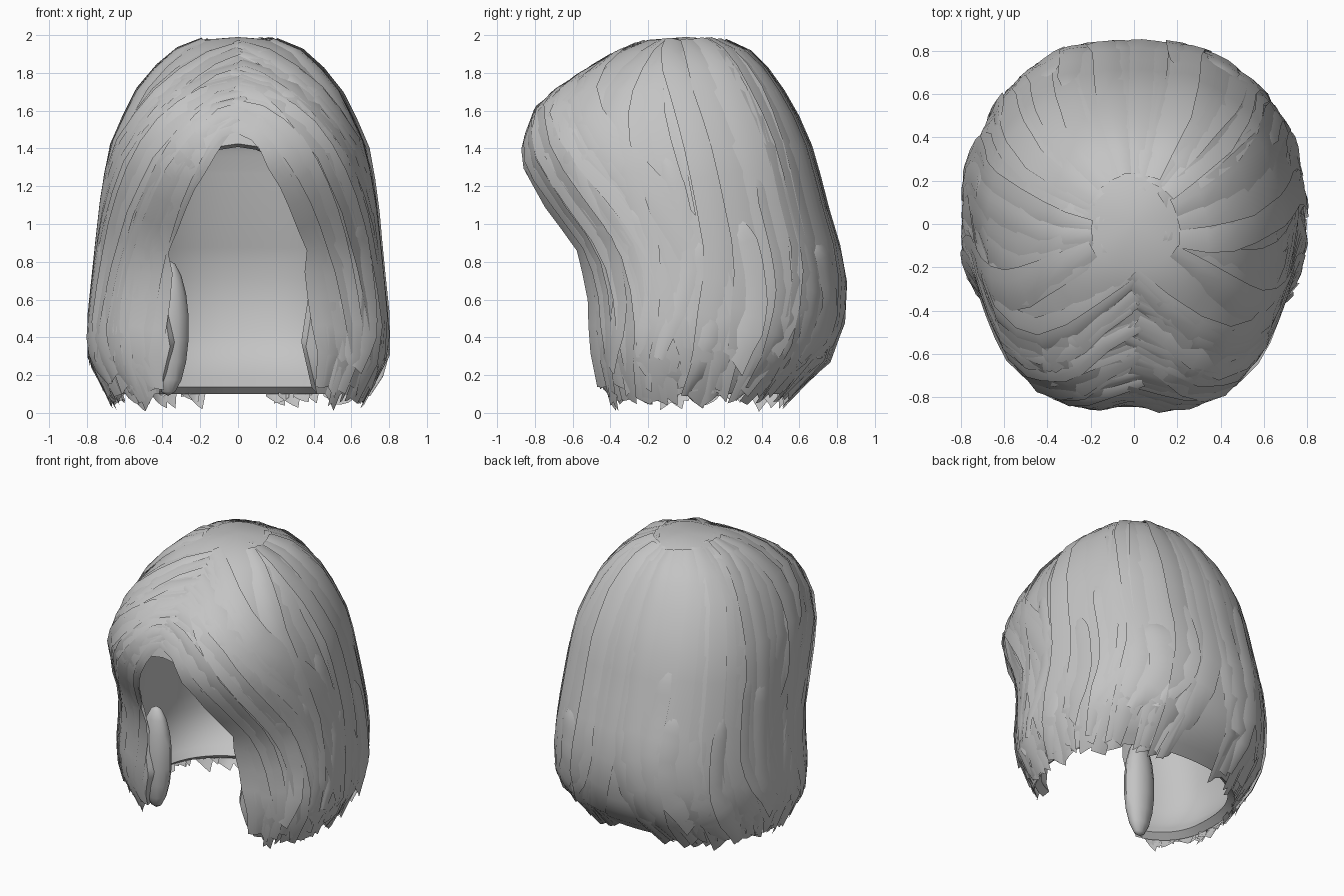
import bpy, bmesh, math, random
from mathutils import Vector, Matrix

random.seed(11)
if "Cube" in bpy.data.objects:
    bpy.data.objects.remove(bpy.data.objects["Cube"], do_unlink=True)

hair = bpy.data.materials.new("hair grey")
hair.use_nodes = True
hair.diffuse_color = (0.55, 0.55, 0.55, 1)
hair.node_tree.nodes["Principled BSDF"].inputs["Base Color"].default_value = hair.diffuse_color

# Silhouette: height, half width, front depth, back depth
SHAPE = [(1.99, 0, 0, 0), (1.975, .19, .2, .2), (1.91, .33, .36, .33), (1.8, .44, .54, .43),
         (1.7, .52, .69, .5), (1.6, .57, .79, .56), (1.5, .62, .83, .61), (1.4, .66, .85, .65),
         (1.3, .68, .84, .68), (1.1, .71, .74, .73), (.9, .73, .6, .79), (.8, .74, .56, .82),
         (.6, .76, .52, .84), (.4, .78, .52, .81), (.3, .77, .52, .77), (.2, .74, .51, .69),
         (.1, .67, .47, .56), (.05, .64, .46, .51)]
# Face opening: height, half width
OPENING = [(1.425, 0), (1.41, .1), (1.37, .2), (1.28, .28), (1.1, .36), (.87, .45), (.6, .4),
           (.35, .36), (.05, .43)]
FRONT_POWER, BACK_POWER = 2.7, 2.25
HEM = .1


def lookup(table, z):
    """Linear interpolation in a table sorted from top to bottom."""
    if z >= table[0][0]:
        return table[0][1:]
    for hi, lo in zip(table, table[1:]):
        if z >= lo[0]:
            t = (hi[0] - z) / (hi[0] - lo[0])
            return [p + (q - p) * t for p, q in zip(hi[1:], lo[1:])]
    return table[-1][1:]


def surface(a, z):
    """Point on the hair surface; angle a runs from the front around."""
    w, f, b = lookup(SHAPE, z)
    s, c = math.sin(a), math.cos(a)
    power = FRONT_POWER if c > 0 else BACK_POWER
    x = math.copysign(abs(s) ** (2 / power), s) * w
    y = abs(c) ** (2 / power)
    return Vector((x, -f * y if c > 0 else b * y, z))


def normal(a, z):
    da = surface(a + .06, z) - surface(a - .06, z)
    dz = surface(a, min(z + .03, 1.985)) - surface(a, z - .03)
    n = da.cross(dz).normalized()
    return n if n.dot(surface(a, z) - Vector((0, 0, 1))) > 0 else -n


def open_angle(z):
    gap = lookup(OPENING, z)[0]
    return math.asin((gap / lookup(SHAPE, z)[0]) ** (FRONT_POWER / 2)) if gap > 0 else 0


parts = {}


def part(name):
    parts[name] = bmesh.new()
    return parts[name]


# Cap with an arched face opening: outer skin, inner skin, rims and hem
bm = part("hair_cap")
COLS = 56
levels = sorted({row[0] for row in SHAPE + OPENING if row[0] >= HEM} | {1.94, 1.85, .7, .5, .15},
                reverse=True)
outer, inner = [], []
for z in levels:
    a0 = open_angle(z)
    ring = [surface(a0 + (2 * math.pi - 2 * a0) * i / COLS, z) for i in range(COLS + 1)]
    outer.append([bm.verts.new(p) for p in ring])
    inner.append([bm.verts.new((p.x * .93, p.y * .93, p.z * .96 + .04)) for p in ring])
for r in range(len(levels) - 1):
    for i in range(COLS):
        bm.faces.new((outer[r][i], outer[r + 1][i], outer[r + 1][i + 1], outer[r][i + 1]))
        bm.faces.new((inner[r][i], inner[r][i + 1], inner[r + 1][i + 1], inner[r + 1][i]))
    if open_angle(levels[r + 1]) > 0:
        for i in (0, COLS):
            bm.faces.new((outer[r][i], inner[r][i], inner[r + 1][i], outer[r + 1][i]))
for i in range(COLS):
    bm.faces.new((outer[-1][i], inner[-1][i], inner[-1][i + 1], outer[-1][i + 1]))
bmesh.ops.remove_doubles(bm, verts=bm.verts[:], dist=.0005)
bmesh.ops.recalc_face_normals(bm, faces=bm.faces[:])


def strand(bm, side, a0, a1, z0, z1, width, lift, curl=0):
    """Arched, slightly rolled ribbon swept down the surface; curl turns its end forward."""
    steps = 12
    path = []
    for k in range(steps + 1):
        s = k / steps
        z = z0 + (z1 - z0) * s ** 1.4
        a = a0 + (a1 - a0) * (1 - (1 - s) ** 2) - curl * max(0, s - .65) ** 1.5
        a = max(a, open_angle(z) + .03) if z < OPENING[0][0] else a
        path.append((surface(a, z), normal(a, z)))
    slant = random.uniform(-.05, .05)
    roll = random.uniform(-.016, .016)
    rows = []
    for k, (p, n) in enumerate(path):
        s = k / steps
        tangent = path[min(k + 1, steps)][0] - path[max(k - 1, 0)][0]
        across = n.cross(tangent).normalized()
        half = width * min(1, .5 + 2 * s, .5 + 3 * (1 - s))
        row = []
        for u in (-1, -.4, .4, 1):
            sink = .014 * max(0, 1 - 6 * s)
            q = p + across * half * u + n * (lift + .012 * (1 - u * u) + roll * u - sink)
            if k == steps:
                q.z += slant * u
            row.append(bm.verts.new((q.x * side, q.y, q.z)))
        rows.append(row)
    for r, t in zip(rows, rows[1:]):
        for i in range(3):
            quad = (r[i], r[i + 1], t[i + 1], t[i])
            bm.faces.new(quad if side > 0 else quad[::-1])


# Strands swept from the centre parting, and from the crown down the back
for name, side in (("left", 1), ("right", -1)):
    bm = part(name + "_parted_strands")
    count = 28
    for k in range(count):
        t = k / (count - 1)
        strand(bm, side, random.uniform(-.05, .03), .58 + 1.2 * t + random.uniform(-.1, .1),
               1.53 + .43 * t, random.uniform(.06, .15), random.uniform(.06, .11),
               random.uniform(0, .014))
    bm = part(name + "_back_strands")
    count = 26
    for k in range(count):
        t = k / (count - 1)
        a = 1.3 + 1.8 * t
        strand(bm, side, a - .3 * (1 - t), a + random.uniform(.05, .3) * (1 - t),
               random.uniform(1.955, 1.98), random.uniform(.05, .14), random.uniform(.07, .12),
               random.uniform(0, .016), random.uniform(.5, 1.6))
    # Shorter layered strands on the lower half
    bm = part(name + "_layered_strands")
    for k in range(10):
        a = .8 + .22 * k + random.uniform(-.08, .08)
        strand(bm, side, a, a + .1, random.uniform(.9, 1.4), random.uniform(.08, .3),
               random.uniform(.06, .09), random.uniform(.008, .02), random.uniform(.3, 1.2))

# Slim curl tucked behind the right edge of the face opening
bm = part("right_inner_curl")
place = Matrix.Translation((-.37, -.39, .45)) @ Matrix.Diagonal((.11, .08, .36, 1))
bmesh.ops.create_uvsphere(bm, u_segments=12, v_segments=9, radius=1, matrix=place)

for name, bm in parts.items():
    mesh = bpy.data.meshes.new(name)
    bm.to_mesh(mesh)
    bm.free()
    mesh.materials.append(hair)
    obj = bpy.data.objects.new(name, mesh)
    bpy.context.collection.objects.link(obj)
    bpy.ops.object.select_all(action="DESELECT")
    obj.select_set(True)
    bpy.context.view_layer.objects.active = obj
    bpy.ops.object.shade_smooth_by_angle(angle=math.radians(40))
